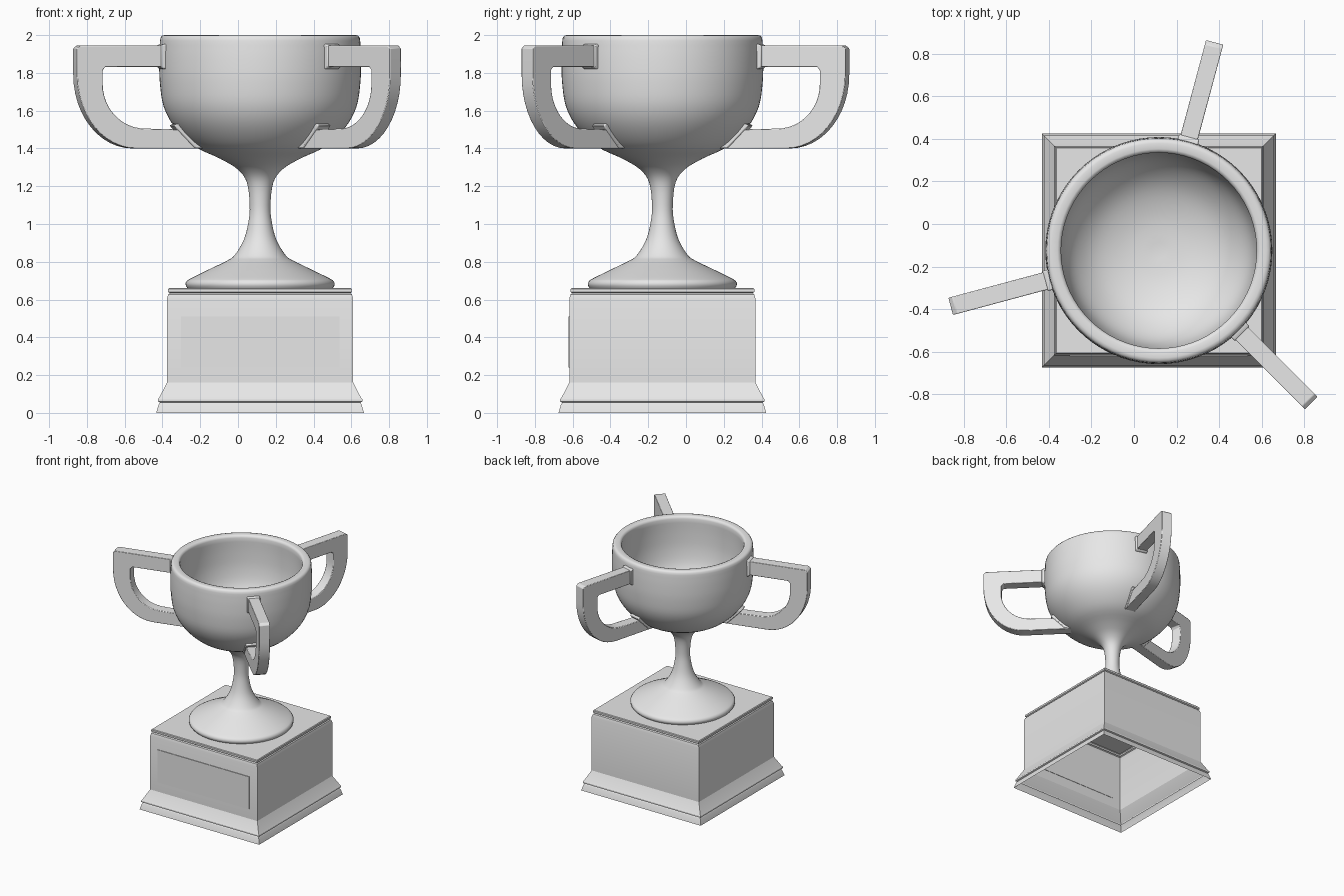
import bpy, bmesh, math
from mathutils import Vector, Matrix

old = bpy.data.objects.get("Cube")
if old:
    bpy.data.objects.remove(old, do_unlink=True)

AXIS = Vector((0.117, -0.125, 0))

grey = bpy.data.materials.new("plain_grey")
grey.use_nodes = True
grey.diffuse_color = (0.8, 0.8, 0.8, 1)
grey.node_tree.nodes["Principled BSDF"].inputs["Base Color"].default_value = (0.8, 0.8, 0.8, 1)


def add_object(name, bm, angle=0, bevel=0.0, smooth=30):
    """Turn a bmesh into an object on the cup axis, turned about it."""
    mesh = bpy.data.meshes.new(name)
    bm.to_mesh(mesh)
    bm.free()
    mesh.materials.append(grey)
    ob = bpy.data.objects.new(name, mesh)
    bpy.context.collection.objects.link(ob)
    ob.location = AXIS
    ob.rotation_euler.z = math.radians(angle)
    bpy.ops.object.select_all(action='DESELECT')
    ob.select_set(True)
    bpy.context.view_layer.objects.active = ob
    bpy.ops.object.shade_smooth_by_angle(angle=math.radians(smooth))
    if bevel:
        mod = ob.modifiers.new("soft_edges", 'BEVEL')
        mod.width, mod.segments = bevel, 2
        mod.limit_method, mod.angle_limit = 'ANGLE', math.radians(35)
    return ob


def smooth_path(pts, steps=4):
    """Catmull-Rom curve through the profile points."""
    p = [Vector(q) for q in pts]
    p = [2 * p[0] - p[1]] + p + [2 * p[-1] - p[-2]]
    out = []
    for a, b, c, d in zip(p, p[1:], p[2:], p[3:]):
        for i in range(steps):
            t = i / steps
            out.append(0.5 * (2 * b + (c - a) * t + (2 * a - 5 * b + 4 * c - d) * t ** 2
                              + (3 * b - a - 3 * c + d) * t ** 3))
    return out + [p[-2]]


def lathe(profile, sides, turn=0.0, scale=1.0):
    """Rings of a (radius, height) profile, joined by quads."""
    bm = bmesh.new()
    rings = []
    for r, z in profile:
        if r < 1e-4:
            rings.append([bm.verts.new((0, 0, z))] * sides)
            continue
        rings.append([bm.verts.new((r * scale * math.cos(turn + math.tau * i / sides),
                                    r * scale * math.sin(turn + math.tau * i / sides), z))
                      for i in range(sides)])
    for lo, hi in zip(rings, rings[1:]):
        for i in range(sides):
            j = (i + 1) % sides
            quad = list(dict.fromkeys((lo[i], lo[j], hi[j], hi[i])))
            bm.faces.new(quad)
    return bm, rings


def slab(outline, width):
    """Radial (r, z) outline extruded sideways, centred on its plane."""
    bm = bmesh.new()
    face = bm.faces.new([bm.verts.new((r, -width / 2, z)) for r, z in outline])
    new = bmesh.ops.extrude_face_region(bm, geom=[face])["geom"]
    bmesh.ops.translate(bm, vec=(0, width, 0),
                        verts=[v for v in new if isinstance(v, bmesh.types.BMVert)])
    bmesh.ops.recalc_face_normals(bm, faces=bm.faces)
    return bm


def arc(cx, cz, rx, rz, start, end, n=12):
    angles = [math.radians(start + (end - start) * i / n) for i in range(n + 1)]
    return [(cx + rx * math.cos(a), cz + rz * math.sin(a)) for a in angles]


# Square base: moulded shell, open underneath
base_profile = [(0.55, 0), (0.537, 0.045), (0.53, 0.055), (0.541, 0.06), (0.541, 0.072),
                (0.532, 0.085), (0.493, 0.16), (0.493, 0.605), (0.486, 0.628),
                (0.477, 0.634), (0.487, 0.64), (0.487, 0.655), (0.482, 0.66)]
bm, rings = lathe(base_profile, 4, math.pi / 4, math.sqrt(2))
bm.faces.new(rings[-1])
add_object("base", bm, smooth=20)

# Thin blank plate on the front of the base
bm = bmesh.new()
bmesh.ops.create_cube(bm, size=1, matrix=Matrix.Translation((0, -0.494, 0.375))
                      @ Matrix.Diagonal((0.84, 0.008, 0.27, 1)))
add_object("front_plate", bm)

# Cup: foot, stem and bowl outside, then rim and inside
foot = [(0, 0.661), (0.385, 0.661), (0.393, 0.672), (0.395, 0.688)]
outside = [(0.385, 0.702), (0.36, 0.716), (0.27, 0.76), (0.175, 0.806), (0.135, 0.835),
           (0.087, 0.915), (0.062, 1.01), (0.055, 1.1), (0.07, 1.22), (0.12, 1.29),
           (0.21, 1.345), (0.345, 1.41), (0.45, 1.51), (0.51, 1.62), (0.531, 1.75),
           (0.534, 1.87), (0.53, 1.97)]
rim = [(0.527, 1.987), (0.518, 1.998), (0.505, 2.0), (0.478, 2.0), (0.466, 1.995)]
inside = [(0.46, 1.98), (0.463, 1.85), (0.457, 1.72), (0.43, 1.6), (0.37, 1.51),
          (0.28, 1.44), (0.15, 1.395), (0, 1.38)]
bm, rings = lathe(foot + smooth_path(outside) + rim + smooth_path(inside), 72)
add_object("cup", bm, smooth=50)

# Three handles with a flared collar at each joint
handle = ([(0.5, 1.945), (0.995, 1.945), (1.014, 1.93)]
          + arc(0.69, 1.79, 0.324, 0.39, 0, -90)
          + [(0.31, 1.4), (0.42, 1.5)]
          + arc(0.64, 1.74, 0.233, 0.235, -90, 0)
          + [(0.873, 1.815), (0.858, 1.832), (0.5, 1.832)])
upper_collar = [(0.5, 1.82), (0.54, 1.82), (0.555, 1.832), (0.555, 1.945),
                (0.54, 1.952), (0.5, 1.952)]
lower_collar = [(0.31, 1.402), (0.37, 1.402), (0.465, 1.5), (0.485, 1.522),
                (0.465, 1.532), (0.43, 1.525)]
for number, angle in enumerate((75, 195, 315), 1):
    add_object(f"handle_{number}", slab(handle, 0.084), angle, bevel=0.004)
    add_object(f"upper_collar_{number}", slab(upper_collar, 0.098), angle, bevel=0.006)
    add_object(f"lower_collar_{number}", slab(lower_collar, 0.096), angle, bevel=0.006)
